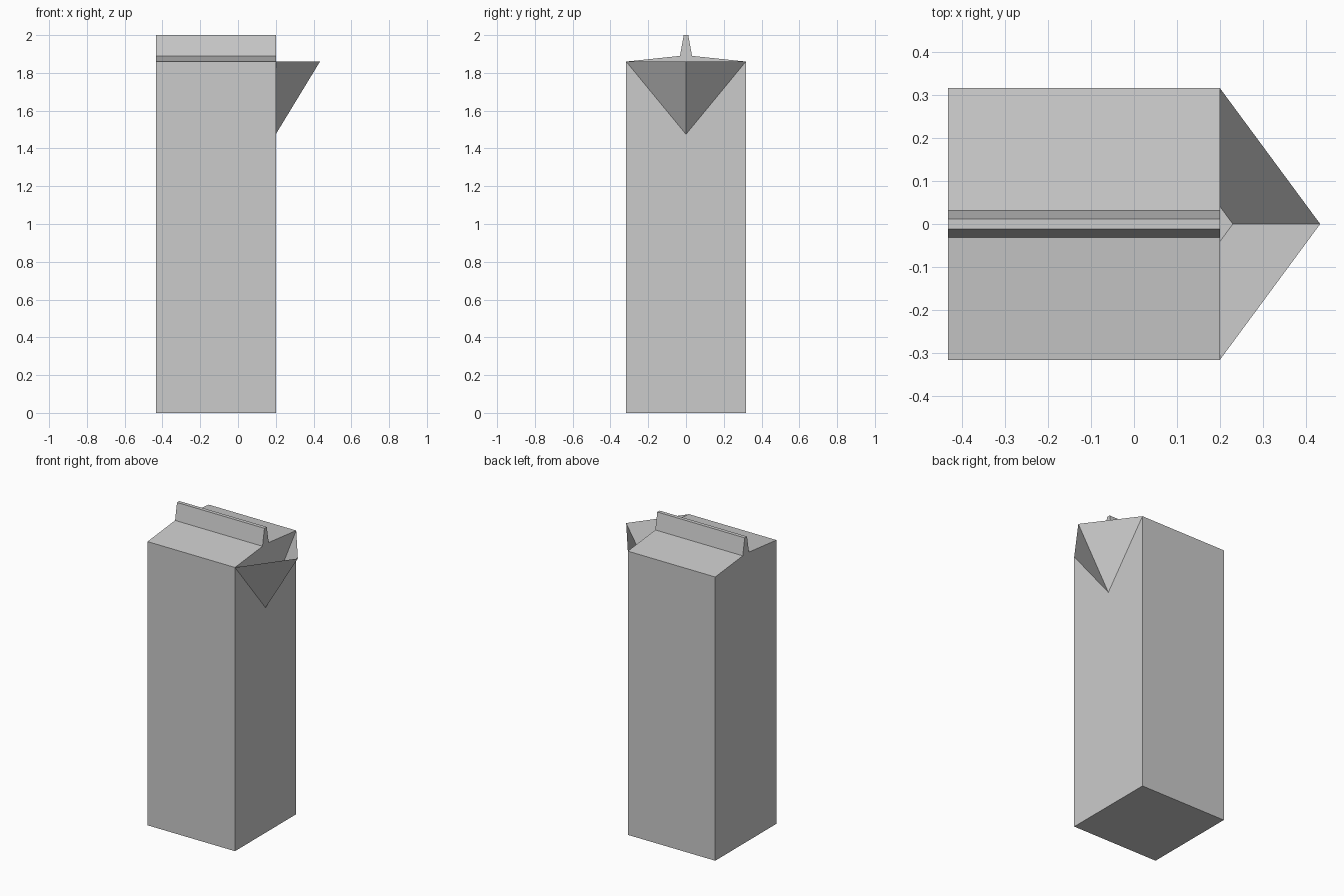
import bpy

if "Cube" in bpy.data.objects:
    bpy.data.objects.remove(bpy.data.objects["Cube"])

X0, X1 = -0.434, 0.2      # closed end and spout end of the carton
W, TIP = 0.317, 0.434     # half width, spout tip
RIM, LOW, FILL = 1.86, 1.475, 1.525


def add_mesh(name, verts, faces):
    mesh = bpy.data.meshes.new(name)
    mesh.from_pydata(verts, [], faces)
    obj = bpy.data.objects.new(name, mesh)
    bpy.context.collection.objects.link(obj)
    return obj


# carton body: half profile of wall, shallow roof and sealed fin, mirrored and extruded
half = [(W, 0), (W, RIM), (0.032, 1.89), (0.012, 2.0)]
profile = half + [(-y, z) for y, z in reversed(half)]
n = len(profile)
verts = [(x, y, z) for x in (X0, X1) for y, z in profile]
sides = [(i, i + n, (i + 1) % n + n, (i + 1) % n) for i in range(n)]
ends = [tuple(range(n)), tuple(reversed(range(n, 2 * n)))]
add_mesh("carton_body", verts, sides + ends)

# open pouring spout: two folded card triangles meeting at the tip
add_mesh("pouring_spout",
         [(X1, -W, RIM), (X1, W, RIM), (TIP, 0, RIM), (X1, 0, LOW)],
         [(0, 3, 2), (1, 2, 3)])

# small flat floor at the bottom of the spout
t = (FILL - LOW) / (RIM - LOW)
add_mesh("spout_floor",
         [(X1, -W * t, FILL), (X1 + (TIP - X1) * t, 0, FILL), (X1, W * t, FILL)],
         [(0, 1, 2)])
